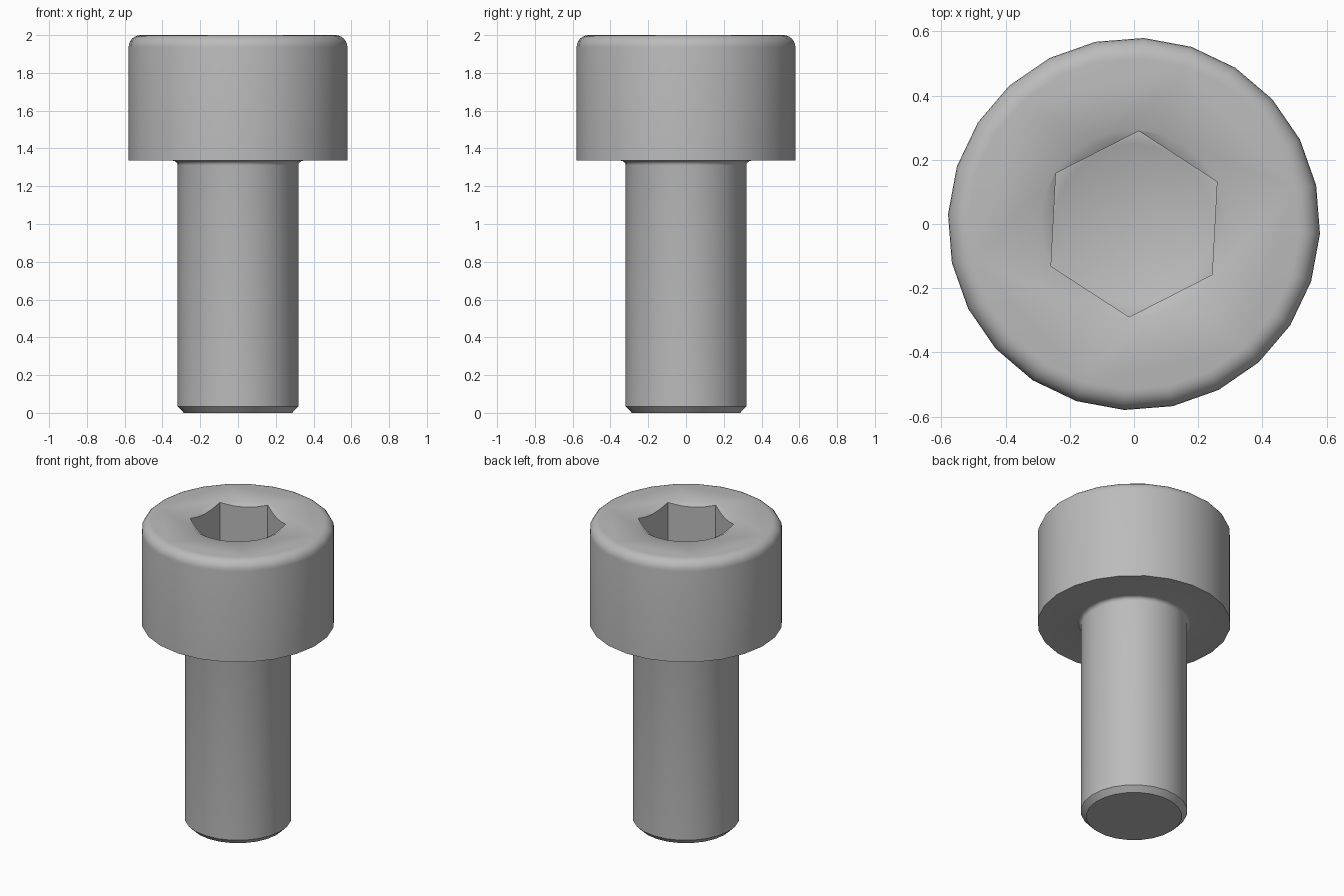
import bpy, bmesh, math

cube = bpy.data.objects.get("Cube")
if cube:
    bpy.data.objects.remove(cube, do_unlink=True)

TURN = math.radians(-3)
steel = bpy.data.materials.new("grey_steel")
steel.use_nodes = True
GREY = (0.5, 0.5, 0.5, 1)
steel.diffuse_color = GREY
steel.node_tree.nodes["Principled BSDF"].inputs["Base Color"].default_value = GREY


def lathe(name, profile, sides):
    """Closed solid of revolution; radius 0 gives a single pole vertex."""
    bm = bmesh.new()
    rings = []
    for r, z in profile:
        if r == 0:
            rings.append([bm.verts.new((0, 0, z))])
        else:
            rings.append([bm.verts.new((r * math.cos(a), r * math.sin(a), z))
                          for a in (TURN + math.pi / 2 + math.tau * i / sides for i in range(sides))])
    for low, high in zip(rings, rings[1:]):
        for i in range(sides):
            j = (i + 1) % sides
            if len(low) == 1:
                bm.faces.new((low[0], high[j], high[i]))
            else:
                bm.faces.new((low[i], low[j], high[j], high[i]))
    if len(rings[0]) > 1:
        bm.faces.new(rings[0][::-1])
    bm.faces.new(rings[-1])
    bmesh.ops.recalc_face_normals(bm, faces=bm.faces)
    mesh = bpy.data.meshes.new(name)
    bm.to_mesh(mesh)
    bm.free()
    mesh.materials.append(steel)
    obj = bpy.data.objects.new(name, mesh)
    bpy.context.collection.objects.link(obj)
    return obj


def arc(cx, cz, r, start, end, steps):
    angles = [math.radians(start + (end - start) * i / steps) for i in range(steps + 1)]
    return [(cx + r * math.cos(a), cz + r * math.sin(a)) for a in angles]


# Shank with chamfered tip, fillet under the head, rounded head rim
profile = [(0.287, 0), (0.32, 0.034)]
profile += arc(0.345, 1.31, 0.025, 180, 90, 4)
profile += [(0.58, 1.335)]
profile += arc(0.516, 1.936, 0.064, 0, 90, 6)
screw = lathe("socket_head_screw", profile, 24)

# Hex socket, drilled cone floor and shallow countersink
SLOPE = math.tan(math.radians(30))
cutters = [
    lathe("hex_cutter", [(0.29, 1.67), (0.29, 2.1)], 6),
    lathe("drill_cutter", [(0, 1.67 - 0.25 * SLOPE), (0.25, 1.67), (0.25, 1.8)], 24),
    lathe("countersink_cutter", [(0.2, 2 - 0.093 * SLOPE), (0.293, 2), (0.293, 2.05)], 24),
]
bpy.ops.object.select_all(action="DESELECT")
screw.select_set(True)
bpy.context.view_layer.objects.active = screw
for cutter in cutters:
    cutter.hide_render = True
    mod = screw.modifiers.new(cutter.name, "BOOLEAN")
    mod.operation = "DIFFERENCE"
    mod.solver = "EXACT"
    mod.object = cutter
    bpy.ops.object.modifier_apply(modifier=mod.name)
    bpy.data.objects.remove(cutter, do_unlink=True)

bpy.ops.object.shade_smooth_by_angle(angle=math.radians(35))
